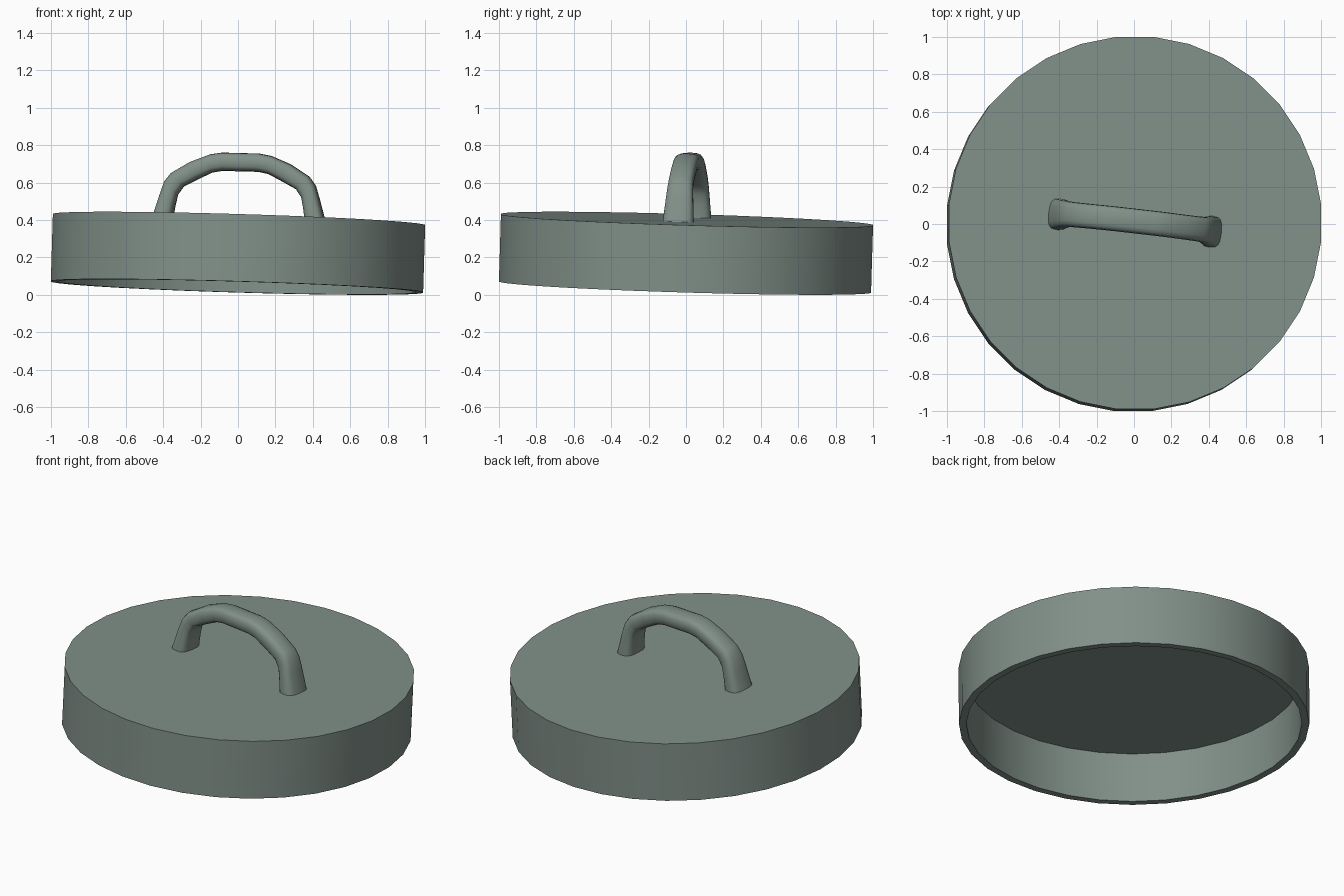
import bpy, bmesh, math
from mathutils import Vector, Matrix

if "Cube" in bpy.data.objects:
    bpy.data.objects.remove(bpy.data.objects["Cube"])

mat = bpy.data.materials.new("grey green")
mat.diffuse_color = (0.22, 0.28, 0.25, 1)
mat.use_nodes = True
mat.node_tree.nodes["Principled BSDF"].inputs["Base Color"].default_value = mat.diffuse_color

# the whole lid leans slightly towards +x and +y
tilt = Vector((0, 0, 1)).rotation_difference(Vector((0.03, 0.03, 1))).to_matrix().to_4x4()
PLACE = Matrix.Translation((0, 0, 0.222)) @ tilt
H = 0.18  # half height of the lid


def finish(bm, name, angle):
    bmesh.ops.recalc_face_normals(bm, faces=bm.faces)
    bm.transform(PLACE)
    me = bpy.data.meshes.new(name)
    bm.to_mesh(me)
    bm.free()
    ob = bpy.data.objects.new(name, me)
    bpy.context.collection.objects.link(ob)
    me.materials.append(mat)
    bpy.ops.object.select_all(action='DESELECT')
    ob.select_set(True)
    bpy.context.view_layer.objects.active = ob
    bpy.ops.object.shade_smooth_by_angle(angle=math.radians(angle))


def loft(bm, rings):
    loops = [[bm.verts.new(p) for p in r] for r in rings]
    n = len(loops[0])
    for a, b in zip(loops, loops[1:]):
        for i in range(n):
            j = (i + 1) % n
            bm.faces.new((a[i], a[j], b[j], b[i]))
    bm.faces.new(loops[0])
    bm.faces.new(loops[-1])


# hollow lid: outer top, outer bottom, inner bottom, inner ceiling
bm = bmesh.new()
loft(bm, [[(r * math.cos((i + 0.5) * math.tau / 32), r * math.sin((i + 0.5) * math.tau / 32), z)
           for i in range(32)]
          for r, z in ((1.0, H), (1.0, -H), (0.957, -H), (0.957, H - 0.055))])
finish(bm, "lid", 30)

# arched handle: (outer x, outer h, inner x, inner h, half width) from foot to crown
half = [
    (0.470, -0.02, 0.356, -0.02, 0.085),
    (0.462, 0.01, 0.354, 0.01, 0.083),
    (0.430, 0.12, 0.345, 0.07, 0.076),
    (0.406, 0.195, 0.333, 0.125, 0.070),
    (0.372, 0.24, 0.302, 0.17, 0.067),
    (0.270, 0.303, 0.222, 0.212, 0.066),
    (0.165, 0.345, 0.150, 0.248, 0.066),
    (0.100, 0.356, 0.095, 0.258, 0.066),
]
path = [(-a, b, -c, d, w) for a, b, c, d, w in half] + half[::-1]


def rounded(v):
    return math.copysign(abs(v) ** 0.65, v)


spin = Matrix.Rotation(math.radians(-6.5), 4, 'Z')
rings = []
for ox, oh, ix, ih, w in path:
    mid = Vector(((ox + ix) / 2, 0, H + (oh + ih) / 2))
    arm = Vector(((ox - ix) / 2, 0, (oh - ih) / 2))
    rings.append([spin @ (mid + arm * rounded(math.cos(t)) + Vector((0, w * rounded(math.sin(t)), 0)))
                  for t in (k * math.tau / 16 for k in range(16))])
bm = bmesh.new()
loft(bm, rings)
finish(bm, "handle", 60)
